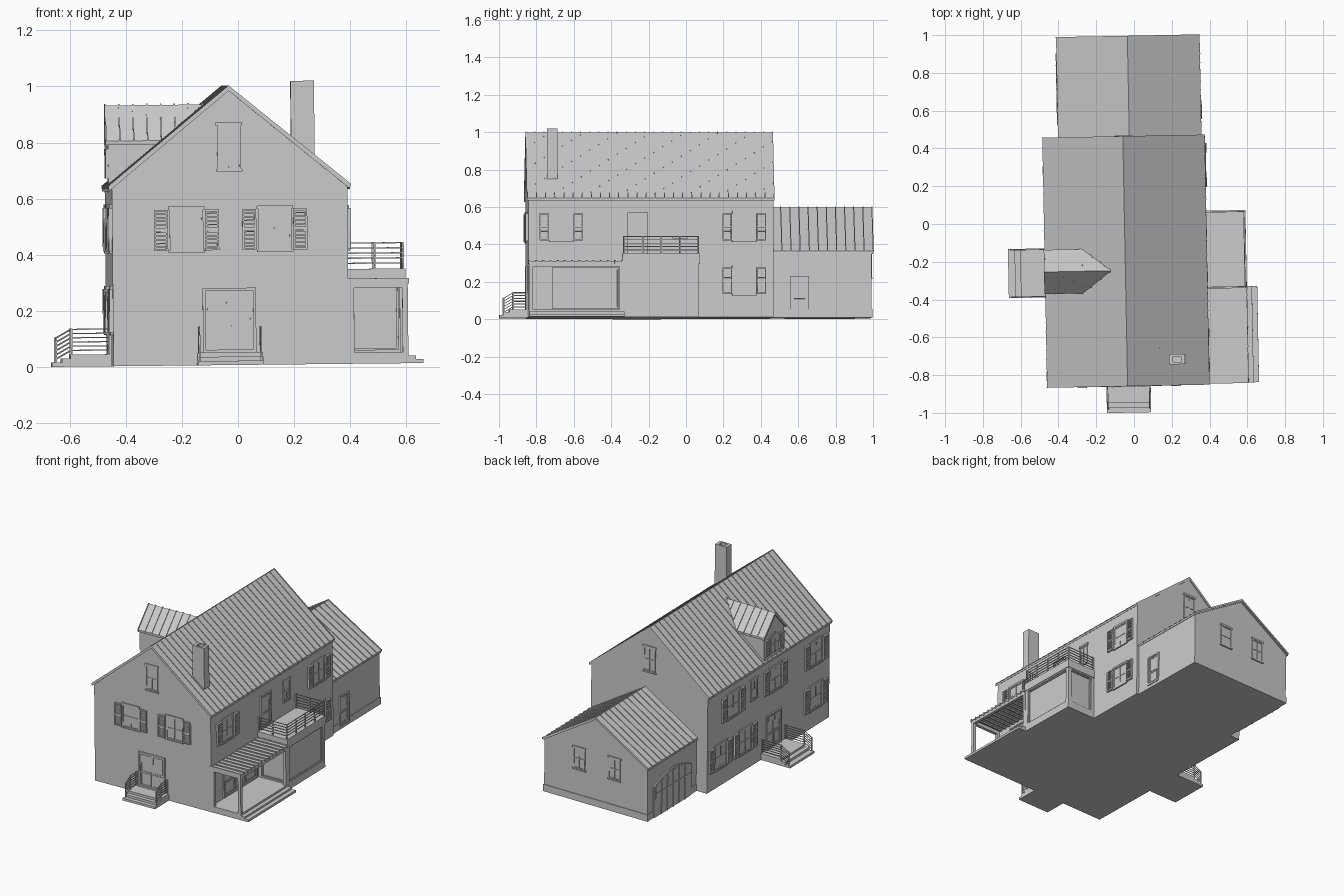
import bpy, bmesh
from math import radians, sin, pi
from mathutils import Matrix

if "Cube" in bpy.data.objects:
    bpy.data.objects.remove(bpy.data.objects["Cube"])

parts = {}
# whole house sits slightly turned and tilted
M = (Matrix.Translation((0, 0, .007)) @ Matrix.Rotation(radians(1.1), 4, 'Z')
     @ Matrix.Rotation(radians(-.6), 4, 'Y'))

# wall frames: (axis of normal, direction, position)
FRONT, REAR = ('y', -1, -.85), ('y', 1, .46)
RIGHT, LEFT = ('x', 1, .38), ('x', -1, -.46)
WING_R, WING_L, WING_B = ('x', 1, .362), ('x', -1, -.382), ('y', 1, .985)


def slab(part, wall, pts, d0, d1):
    """Extrude a (u, z) outline from depth d0 to d1 along the wall normal."""
    bm = parts.setdefault(part, bmesh.new())
    ax, s, pos = wall

    def ring(d):
        w = pos + s * d
        return [bm.verts.new((u, w, z) if ax == 'y' else (w, u, z)) for u, z in pts]
    a, b = ring(d0), ring(d1)
    bm.faces.new(a)
    bm.faces.new(b[::-1])
    n = len(pts)
    for i in range(n):
        j = (i + 1) % n
        bm.faces.new((a[i], b[i], b[j], a[j]))


def rect(part, wall, u0, u1, z0, z1, d0, d1):
    slab(part, wall, [(u0, z0), (u1, z0), (u1, z1), (u0, z1)], d0, d1)


def box(part, x0, x1, y0, y1, z0, z1):
    rect(part, ('y', 1, 0), x0, x1, z0, z1, y0, y1)


def frame(part, wall, u0, u1, z0, z1, t, d0, d1):
    rect(part, wall, u0, u0 + t, z0, z1, d0, d1)
    rect(part, wall, u1 - t, u1, z0, z1, d0, d1)
    rect(part, wall, u0 + t, u1 - t, z0, z0 + t, d0, d1)
    rect(part, wall, u0 + t, u1 - t, z1 - t, z1, d0, d1)


def shutter(wall, u0, u1, z0, z1):
    rect('shutters', wall, u0, u1, z0, z1, 0, .003)
    frame('shutters', wall, u0, u1, z0, z1, .007, .003, .012)
    rect('shutters', wall, u0, u1, (z0 + z1) / 2 - .004, (z0 + z1) / 2 + .004, .003, .012)
    n = 11
    for i in range(1, n):
        z = z0 + (z1 - z0) * i / n
        rect('shutters', wall, u0 + .007, u1 - .007, z - .003, z + .002, .003, .009)


def window(wall, c, w, z0, z1, shutters=False, cols=2):
    a, b = c - w / 2, c + w / 2
    rect('window_glass', wall, a, b, z0, z1, 0, .002)
    frame('window_frames', wall, a, b, z0, z1, .007, 0, .006)
    for i in range(1, cols):
        u = a + w * i / cols
        rect('window_frames', wall, u - .002, u + .002, z0, z1, .001, .005)
    zm = (z0 + z1) / 2
    rect('window_frames', wall, a, b, zm - .003, zm + .003, .001, .005)
    rect('window_sills', wall, a - .005, b + .005, z0 - .008, z0, 0, .009)
    rect('window_sills', wall, a - .005, b + .005, z1, z1 + .012, 0, .008)
    if shutters:
        shutter(wall, a - .056, a - .006, z0, z1)
        shutter(wall, b + .006, b + .056, z0, z1)


def door(wall, c, w, z0, z1, leaves=1):
    a, b = c - w / 2, c + w / 2
    rect('doors', wall, a, b, z0, z1, 0, .003)
    frame('door_frames', wall, a, b, z0, z1, .01, 0, .009)
    lw = (w - .02) / leaves
    for i in range(leaves):
        u = a + .01 + i * lw
        zm = z0 + (z1 - z0) * .42
        frame('door_panels', wall, u + .006, u + lw - .006, z0 + .016, zm, .005, .002, .006)
        frame('door_panels', wall, u + .006, u + lw - .006, zm + .006, z1 - .016, .005, .002, .006)


def chevron(part, wall, c, h, zr, ze, t, d0, d1):
    slab(part, wall, [(c - h, ze), (c, zr), (c + h, ze),
                      (c + h, ze - t), (c, zr - t), (c - h, ze - t)], d0, d1)


def seam_roof(name, wall, c, h, zr, ze, d0, d1, n):
    chevron(name, wall, c, h, zr, ze, .014, d0, d1)
    for i in range(n + 1):
        d = d0 + (d1 - d0 + .005) * i / n
        chevron(name + '_seams', wall, c, h + .002, zr + .005, ze + .005, .012, d, d - .005)


def gable(name, wall, c, h, zr, ze, d0, d1, z0=0):
    slab(name, wall, [(c - h, z0), (c + h, z0), (c + h, ze), (c, zr), (c - h, ze)], d0, d1)


def railing(part, wall, path, heights, t=.004):
    for h in heights:
        low = [(u, z + h - .002) for u, z in path]
        slab(part, wall, low + [(u, z + .004) for u, z in low[::-1]], -t / 2, t / 2)
    for u, z in path:
        rect(part, wall, u - .003, u + .003, z, z + heights[-1] + .003, -.003, .003)


def arch(u0, u1, z0, zs, rise, n=10):
    return [(u0, z0), (u1, z0)] + [(u1 + (u0 - u1) * i / n, zs + rise * sin(pi * i / n))
                                   for i in range(n + 1)]


# main house and rear wing
gable('main_walls', FRONT, -.04, .42, .98, .632, 0, -1.31)
seam_roof('main_roof', FRONT, -.04, .43, .992, .638, .008, -1.316, 27)
gable('wing_walls', REAR, -.01, .372, .578, .346, 0, .525)
seam_roof('wing_roof', REAR, -.01, .38, .59, .353, 0, .532, 11)
box('wing_plinth', -.386, .366, .46, .989, 0, .045)

# chimney with an open flue
cx, cy = .225, -.72
box('chimney', cx - .042, cx + .042, cy - .027, cy + .027, .7, .98)
for s in (-1, 1):
    box('chimney', cx + s * .032 - .01, cx + s * .032 + .01, cy - .027, cy + .027, .98, 1.011)
    box('chimney', cx - .022, cx + .022, cy + s * .021 - .006, cy + s * .021 + .006, .98, 1.011)

# dormer on the left slope
gable('dormer_walls', LEFT, -.245, .105, .917, .802, .002, -.24, .62)
seam_roof('dormer_roof', LEFT, -.245, .117, .93, .803, .012, -.34, 7)
slab('dormer_window_frame', LEFT, arch(-.295, -.195, .67, .765, .035), 0, .007)
slab('dormer_window_glass', LEFT, arch(-.287, -.203, .677, .763, .029), 0, .009)
rect('dormer_window_frame', LEFT, -.247, -.243, .67, .79, 0, .012)
rect('dormer_window_frame', LEFT, -.29, -.2, .73, .734, 0, .012)
shutter(LEFT, -.345, -.299, .67, .775)
shutter(LEFT, -.191, -.145, .67, .775)

# front and gable windows
for c in (-.195, .12):
    window(FRONT, c, .12, .41, .555, True)
window(FRONT, -.04, .085, .698, .855)
window(REAR, -.04, .085, .698, .855)
for c in (-.145, .11):
    window(WING_B, c, .085, .215, .35)
door(FRONT, -.045, .19, .045, .275, 2)

# right side openings
window(RIGHT, -.675, .12, .41, .555, True)
window(RIGHT, .305, .12, .41, .555, True)
window(RIGHT, .305, .12, .125, .265, True)
window(RIGHT, -.04, .07, .43, .555)
door(RIGHT, -.265, .11, .34, .56)
door(RIGHT, -.545, .36, .045, .265, 3)
door(WING_R, .6, .1, .02, .22)

# left side openings
for c in (.19, -.265, -.7):
    window(LEFT, c, .13, .41, .565, True)
window(LEFT, -.035, .07, .44, .565)
for c in (.32, .055, -.7):
    window(LEFT, c, .13, .12, .275, True)
door(LEFT, -.25, .16, .043, .27, 2)

# arched garage door in the wing
slab('garage_door_frame', WING_L, arch(.52, .925, 0, .205, .055), 0, .008)
slab('garage_door', WING_L, arch(.535, .91, 0, .198, .05), 0, .01)
for i in range(1, 6):
    u = .535 + .375 * i / 6
    rect('garage_door_battens', WING_L, u - .003, u + .003, 0, .2 + .05 * sin(pi * i / 6), .008, .014)
rect('garage_door_battens', WING_L, .535, .91, .15, .157, .008, .014)

# stoops with steps and railings
bars = [.015 * i for i in range(1, 7)]
for z, d in ((.015, .148), (.03, .122), (.045, .096)):
    box('front_stoop', -.162, .072, -.85 - d, -.84, 0, z)
for z, d in ((.015, .21), (.03, .175), (.043, .145)):
    box('left_stoop', -.46 - d, -.45, -.38, -.12, 0, z)
for x in (-.155, .065):
    railing('front_stoop_railing', ('x', 1, x), [(-.853, .045), (-.925, .045), (-.975, .015)], bars)
for y in (-.374, -.126):
    railing('left_stoop_railing', ('y', 1, y), [(-.463, .043), (-.6, .043), (-.655, .012)], bars)

# sunroom with glazed sides
box('sunroom_base', .37, .59, -.346, .059, 0, .04)
box('sunroom_glass', .37, .578, -.334, .047, .04, .3)
for wall, a, b in ((('x', 1, .578), -.346, .059),
                   (('y', -1, -.334), .38, .59), (('y', 1, .047), .38, .59)):
    frame('sunroom_frame', wall, a, b, .025, .3, .024, 0, .012)
    frame('sunroom_sashes', wall, a + .024, b - .024, .049, .276, .006, 0, .006)
box('sunroom_cornice', .37, .594, -.35, .063, .285, .338)

# balcony railing above the sunroom
tiers = [.02, .038, .056, .074, .092]
for y in (-.342, .055):
    railing('balcony_railing', ('y', 1, y), [(.385, .338), (.485, .338), (.586, .338)], tiers)
railing('balcony_railing', ('x', 1, .586), [(-.342 + .397 * i / 4, .338) for i in range(5)], tiers)

# covered porch: floor, steps, posts, beams and ribbed roof
for z, x in ((.015, .646), (.027, .618), (.04, .592)):
    box('porch_floor', .37, x, -.85, -.34, 0, z)
for x, y in ((.572, -.85), (.38, -.85), (.572, -.366)):
    box('porch_posts', x, x + .02, y, y + .02, .04, .28)
box('porch_beams', .572, .592, -.85, -.346, .27, .296)
box('porch_beams', .38, .592, -.85, -.83, .27, .296)
box('porch_roof', .37, .594, -.853, -.346, .292, .298)
for i in range(14):
    y = -.853 + .499 * i / 13
    box('porch_roof_ribs', .38, .596, y, y + .008, .284, .304)

# turn every collected part into an object
for name, bm in parts.items():
    bmesh.ops.recalc_face_normals(bm, faces=bm.faces)
    bm.transform(M)
    me = bpy.data.meshes.new(name)
    bm.to_mesh(me)
    bm.free()
    bpy.context.collection.objects.link(bpy.data.objects.new(name, me))
